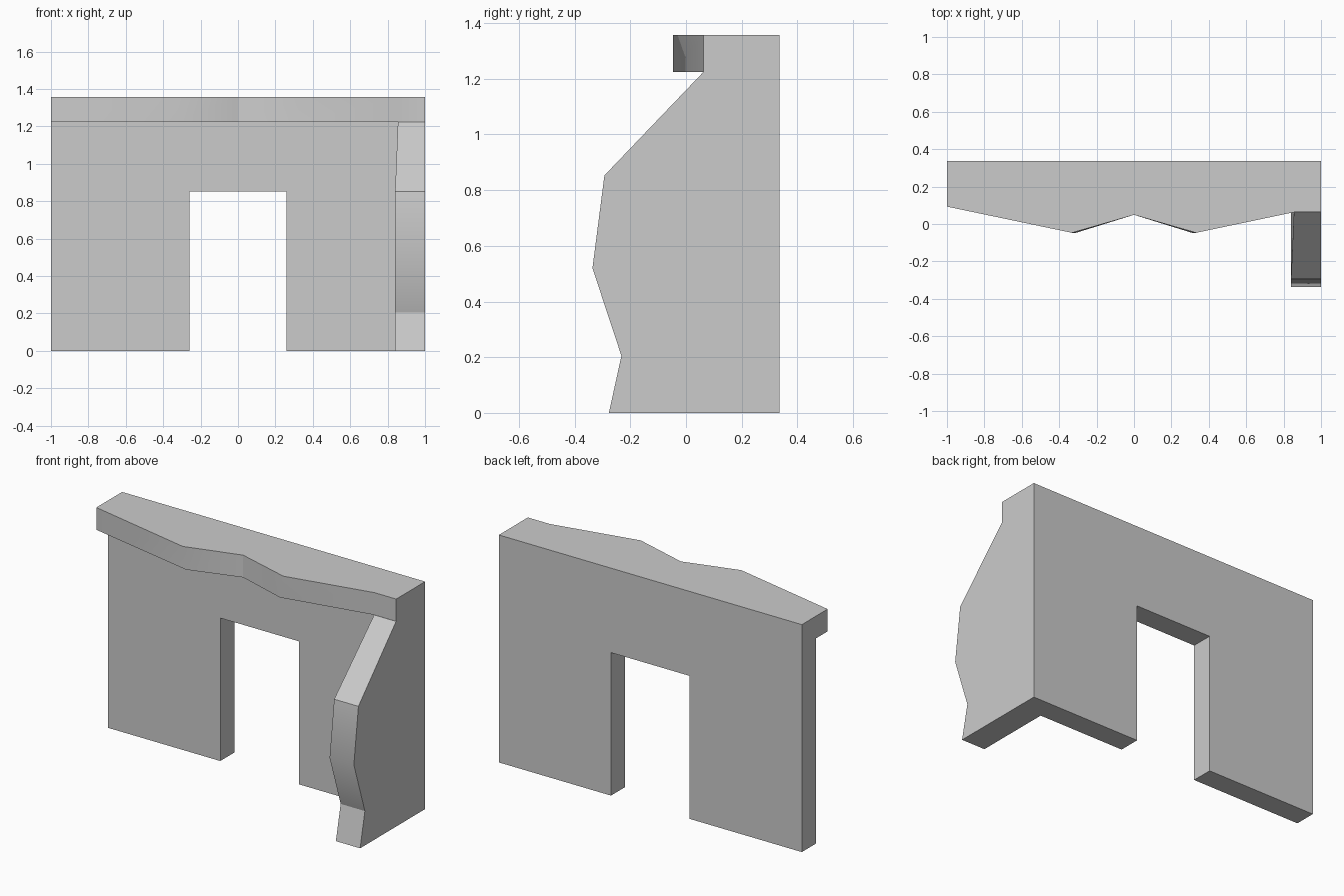
import bpy, bmesh
from math import radians

if "Cube" in bpy.data.objects:
    bpy.data.objects.remove(bpy.data.objects["Cube"])


def loft(name, loop_a, loop_b):
    """Closed solid between two matching outlines."""
    bm = bmesh.new()
    a = [bm.verts.new(p) for p in loop_a]
    b = [bm.verts.new(p) for p in loop_b]
    n = len(a)
    bm.faces.new(a)
    bm.faces.new(b[::-1])
    for i in range(n):
        j = (i + 1) % n
        bm.faces.new((a[i], b[i], b[j], a[j]))
    bmesh.ops.recalc_face_normals(bm, faces=bm.faces)
    me = bpy.data.meshes.new(name)
    bm.to_mesh(me)
    bm.free()
    ob = bpy.data.objects.new(name, me)
    bpy.context.collection.objects.link(ob)
    bpy.ops.object.select_all(action='DESELECT')
    ob.select_set(True)
    bpy.context.view_layer.objects.active = ob
    bpy.ops.object.shade_smooth_by_angle(angle=radians(30))
    return ob


BACK, FRONT = 0.336, 0.204      # wall planes in y
LEDGE, TOP = 1.224, 1.357       # underside and top of the ledge
DOOR_W, DOOR_H = 0.26, 0.853

# Wall with a doorway open to the floor
outline = [(-1, 0), (-DOOR_W, 0), (-DOOR_W, DOOR_H), (DOOR_W, DOOR_H),
           (DOOR_W, 0), (1, 0), (1, LEDGE), (-1, LEDGE)]
loft("door_wall",
     [(x, FRONT, z) for x, z in outline],
     [(x, BACK, z) for x, z in outline])

# Worn side wall, its inner face leaning slightly at the top
side = [(FRONT, 0), (-0.277, 0), (-0.232, 0.205), (-0.336, 0.52),
        (-0.293, DOOR_H), (0.062, LEDGE), (FRONT, LEDGE)]
loft("side_wall",
     [(1, y, z) for y, z in side],
     [(0.855 if z == LEDGE else 0.84, y, z) for y, z in side])


# Overhanging ledge with a wavy front, bumps set closer together underneath
def ledge_loop(bump, z):
    pts = [(-1, BACK), (-1, 0.093), (-bump, -0.047), (0, 0.049),
           (bump, -0.047), (0.855, 0.063), (1, 0.063), (1, BACK)]
    return [(x, y, z) for x, y in pts]


loft("ledge", ledge_loop(0.31, LEDGE), ledge_loop(0.332, TOP))
